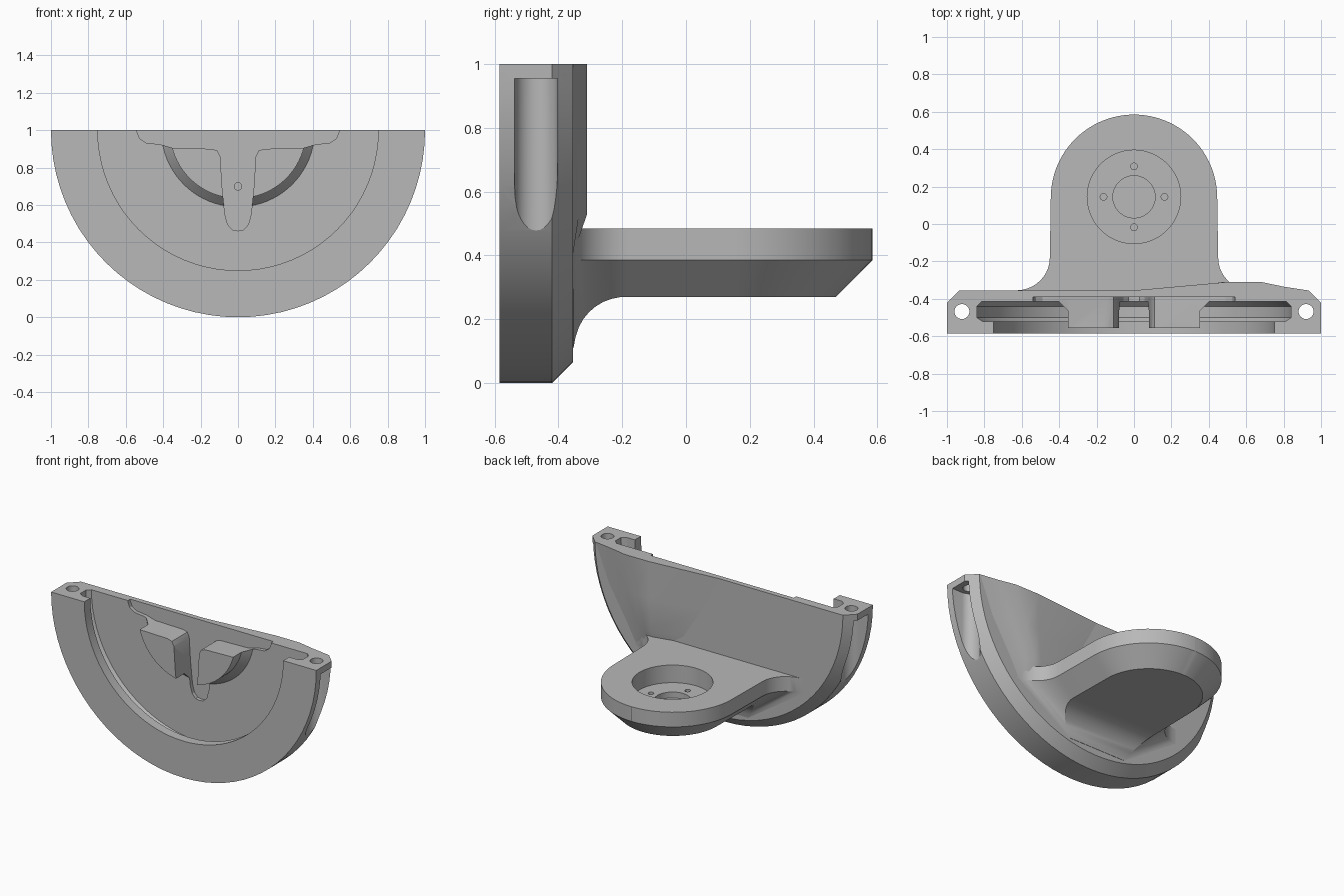
import bpy, bmesh
from math import sin, cos, pi, sqrt, radians

if "Cube" in bpy.data.objects:
    bpy.data.objects.remove(bpy.data.objects["Cube"])

grey = bpy.data.materials.new("plain_grey")
grey.use_nodes = True
grey.diffuse_color = (0.48, 0.48, 0.48, 1)
grey.node_tree.nodes["Principled BSDF"].inputs["Base Color"].default_value = (0.48, 0.48, 0.48, 1)


def loft(name, rows, closed=True, caps=True):
    """Skin a list of equal-length point rows into one object."""
    bm = bmesh.new()
    rings = [[bm.verts.new(p) for p in row] for row in rows]
    n = len(rows[0])
    for a, b in zip(rings, rings[1:]):
        for i in range(n if closed else n - 1):
            j = (i + 1) % n
            bm.faces.new((a[i], a[j], b[j], b[i]))
    if caps:
        bm.faces.new(rings[0])
        bm.faces.new(rings[-1])
    bmesh.ops.remove_doubles(bm, verts=bm.verts, dist=1e-5)
    bmesh.ops.dissolve_degenerate(bm, dist=1e-5, edges=bm.edges)
    bmesh.ops.recalc_face_normals(bm, faces=bm.faces)
    mesh = bpy.data.meshes.new(name)
    bm.to_mesh(mesh)
    bm.free()
    mesh.materials.append(grey)
    obj = bpy.data.objects.new(name, mesh)
    bpy.context.collection.objects.link(obj)
    return obj


def rod(x, y, z0, z1, r, sides=32):
    """Upright cylinder used as a cutter."""
    ring = [(x + r * cos(2 * pi * i / sides), y + r * sin(2 * pi * i / sides)) for i in range(sides)]
    return loft("cutter", [[(px, py, z) for px, py in ring] for z in (z0, z1)])


def prism(outline, y0, y1):
    """Outline in x and z, extruded along y, used as a cutter."""
    return loft("cutter", [[(x, y, z) for x, z in outline] for y in (y0, y1)])


def cut(obj, cutters):
    bpy.context.view_layer.objects.active = obj
    for c in cutters:
        c.hide_render = True
        mod = obj.modifiers.new("cut", 'BOOLEAN')
        mod.operation = 'DIFFERENCE'
        mod.solver = 'EXACT'
        mod.object = c
        bpy.ops.object.modifier_apply(modifier=mod.name)
        bpy.data.objects.remove(c)


# Half-round housing: radius and y profile swept half a turn, with groove and boss
profile = [(0, -0.355), (0.935, -0.355), (1, -0.42), (1, -0.585), (0.75, -0.585),
           (0.75, -0.52), (0.81, -0.52), (0.84, -0.5), (0.84, -0.44), (0.815, -0.415),
           (0.41, -0.415), (0.365, -0.465), (0.365, -0.555), (0, -0.555)]
steps = 40
rows = [[(r * cos(pi * i / steps), y, 1 - r * sin(pi * i / steps)) for r, y in profile]
        for i in range(steps + 1)]
housing = loft("half_round_housing", rows, closed=False)

# T-shaped recess that also splits the boss
half = [(0.54, 1.05), (0.54, 0.99), (0.525, 0.955), (0.49, 0.932), (0.42, 0.925), (0.35, 0.905),
        (0.14, 0.9), (0.11, 0.89), (0.095, 0.86), (0.085, 0.7), (0.07, 0.55), (0.055, 0.495),
        (0.03, 0.468)]
cutters = [prism(half + [(0, 0.462)] + [(-x, z) for x, z in reversed(half)], -0.7, -0.39)]
cutters.append(prism([(0.02 * cos(pi * i / 8), 0.7 + 0.02 * sin(pi * i / 8)) for i in range(16)],
                     -0.45, -0.37))

# Screw holes and the side pockets below them, open to the rim
for side in (1, -1):
    cutters.append(rod(side * 0.92, -0.468, 0.9, 1.1, 0.04))
    arc = [(0.92 - 0.067 * sin(pi * i / 16), -0.47 + 0.067 * cos(pi * i / 16)) for i in range(17)]
    pocket = [(1.1, -0.403)] + arc + [(1.1, -0.537)]
    cutters.append(loft("cutter", [[(side * x, y, z) for x, y in pocket] for z in (-0.1, 0.955)]))
cut(housing, cutters)

# Shelf: cross-sections along y, flared into the housing, with a chamfered underside
top, mid, low = 0.485, 0.385, 0.27
path = [(0.63, -0.38, 0.2, -0.38)]
for i in range(10, -1, -1):
    a = pi / 2 * i / 10
    y = -0.18 - 0.175 * sin(a)
    path.append((0.63 - 0.18 * cos(a), y, 0.335 - 0.135 * (1 - cos(a)), y))
for i in range(25):
    a = pi / 2 * i / 24
    path.append((0.445 * cos(a), 0.14 + 0.445 * sin(a), 0.33 * cos(a), 0.14 + 0.33 * sin(a)))


def underside(y):
    d = max(0, -0.19 - y)
    return low - 0.16 + sqrt(max(0, 0.16 ** 2 - d * d))


sections = []
for w, y, v, u in path:
    b = underside(u)
    sections.append([(w, y, top), (w, y, mid), (v, u, b), (-v, u, b), (-w, y, mid), (-w, y, top)])
bm_rows = sections[:-1]
tip_w, tip_y, tip_v, tip_u = path[-1]
# keep a sliver of width at the tip so the end cap is a clean face
bm_rows.append([(s * 0.002, y, z) for s, y, z in
                ((1, tip_y, top), (1, tip_y, mid), (1, tip_u, low),
                 (-1, tip_u, low), (-1, tip_y, mid), (-1, tip_y, top))])
shelf = loft("round_shelf", bm_rows)

# Stepped bore and small screw holes in the shelf
bore_y = 0.145
cutters = [rod(0, bore_y, 0.365, 0.6, 0.25, 48), rod(0, bore_y, 0.325, 0.5, 0.113)]
for i in range(4):
    a = pi / 2 * i
    cutters.append(rod(0.163 * cos(a), bore_y + 0.163 * sin(a), 0.33, 0.5, 0.018, 16))
cut(shelf, cutters)

# Swelling on the left of the back face, narrowing down to the shelf
heights = (0, 0.045, 0.045, 0.02, 0)
levels = [(1, 1, (0, 0.5, 0.68, 0.8, 0.93)),
          (0.75, 1, (0.13, 0.5, 0.6, 0.69, 0.83)),
          (0.53, 1, (0.27, 0.48, 0.53, 0.59, 0.7)),
          (0.4, 0, (0.3, 0.48, 0.52, 0.57, 0.63))]
rows = []
for z, k, xs in levels:
    rows.append([(xs[0], -0.37, z)] + [(x, -0.355 + k * h, z) for x, h in zip(xs, heights)]
                + [(xs[-1], -0.37, z)])
swelling = loft("back_swelling", rows)

# Smooth curved faces, keep edges sharp
for obj in (housing, shelf, swelling):
    bpy.ops.object.select_all(action='DESELECT')
    obj.select_set(True)
    bpy.context.view_layer.objects.active = obj
    bpy.ops.object.shade_smooth_by_angle(angle=radians(25))
